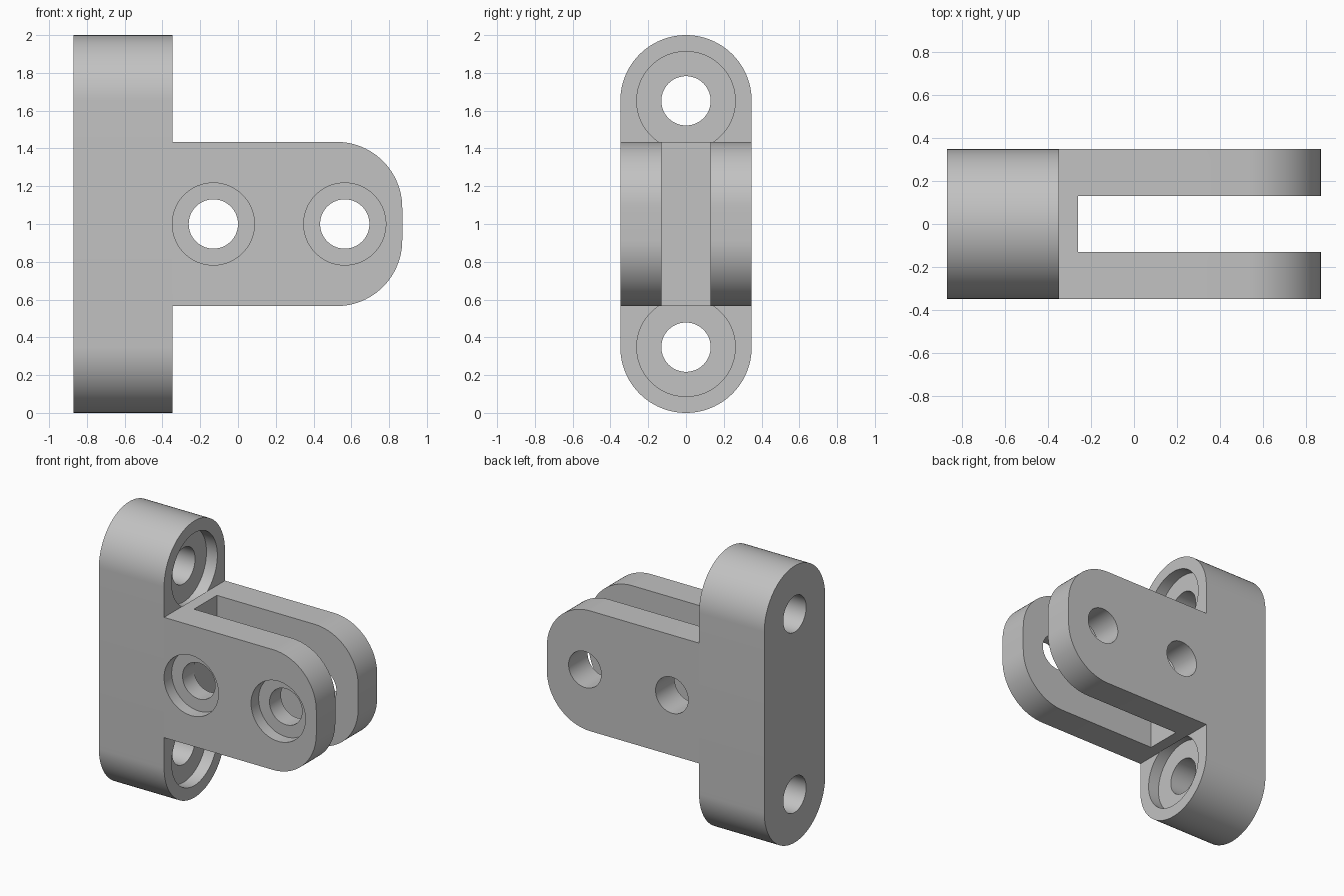
import bpy, bmesh
from math import sin, cos, pi, radians
from mathutils import Vector, Matrix

if "Cube" in bpy.data.objects:
    bpy.data.objects.remove(bpy.data.objects["Cube"], do_unlink=True)

U = 2 / 23            # design module: every dimension is a multiple of it
SEG = 24              # segments per quarter turn

grey = bpy.data.materials.new("light_grey")
grey.use_nodes = True
colour = (0.54, 0.54, 0.54, 1)
grey.diffuse_color = colour
grey.node_tree.nodes["Principled BSDF"].inputs["Base Color"].default_value = colour


def arc(cx, cz, r, start, quarters):
    n = SEG * quarters
    return [(cx + r * cos(start + quarters * pi / 2 * i / n),
             cz + r * sin(start + quarters * pi / 2 * i / n)) for i in range(n + 1)]


def prism(name, outline, axis, lo, hi):
    """Extrude a closed outline (x or y, z) along the given axis, in modules."""
    place = (lambda a, z, d: Vector((d, a, z))) if axis == "x" else \
            (lambda a, z, d: Vector((a, d, z)))
    bm = bmesh.new()
    face = bm.faces.new([bm.verts.new(place(a, z, lo) * U) for a, z in outline])
    ext = bmesh.ops.extrude_face_region(bm, geom=[face])
    top = [v for v in ext["geom"] if isinstance(v, bmesh.types.BMVert)]
    bmesh.ops.translate(bm, verts=top, vec=place(0, 0, hi - lo) * U)
    bmesh.ops.recalc_face_normals(bm, faces=bm.faces)
    mesh = bpy.data.meshes.new(name)
    bm.to_mesh(mesh)
    bm.free()
    mesh.materials.append(grey)
    obj = bpy.data.objects.new(name, mesh)
    bpy.context.collection.objects.link(obj)
    return obj


def combine(target, other, operation):
    """Apply a boolean and remove the second object."""
    mod = target.modifiers.new(operation.lower(), "BOOLEAN")
    mod.operation, mod.solver, mod.object = operation, "EXACT", other
    bpy.context.view_layer.objects.active = target
    bpy.ops.object.modifier_apply(modifier=mod.name)
    bpy.data.objects.remove(other, do_unlink=True)


def drill(target, axis, a, z, radius, lo, hi):
    circle = arc(a, z, radius, 0, 4)[:-1]
    combine(target, prism("drill", circle, axis, lo, hi), "DIFFERENCE")


# Mounting plate: tall slab with round ends
bracket = prism("clevis_bracket", arc(0, 19, 4, 0, 2) + arc(0, 4, 4, pi, 2), "x", -10, -4)

# Counterbored mounting holes, open towards the arm
for z in (4, 19):
    drill(bracket, "x", 0, z, 3, -5, -3)
    drill(bracket, "x", 0, z, 1.5, -11, -3)

# Forked arm with rounded corners
mid = 11.5
outline = [(-4, mid - 5)] + arc(6, mid - 1, 4, -pi / 2, 1) \
    + arc(6, mid + 1, 4, 0, 1) + [(-4, mid + 5)]
arm = prism("arm", outline, "y", -4, 4)

# Slot between the two fork cheeks
slot = [(-3, mid - 6), (11, mid - 6), (11, mid + 6), (-3, mid + 6)]
combine(arm, prism("slot", slot, "y", -1.5, 1.5), "DIFFERENCE")

# Pin holes through both cheeks, counterbored at the front
for x in (-1.5, 6.5):
    drill(arm, "y", x, mid, 2.5, -5, -3)
    drill(arm, "y", x, mid, 1.5, -5, 5)

# Join arm and plate, smooth the curved faces
combine(bracket, arm, "UNION")
bpy.ops.object.select_all(action="DESELECT")
bracket.select_set(True)
bpy.context.view_layer.objects.active = bracket
bpy.ops.object.shade_smooth_by_angle(angle=radians(30))
